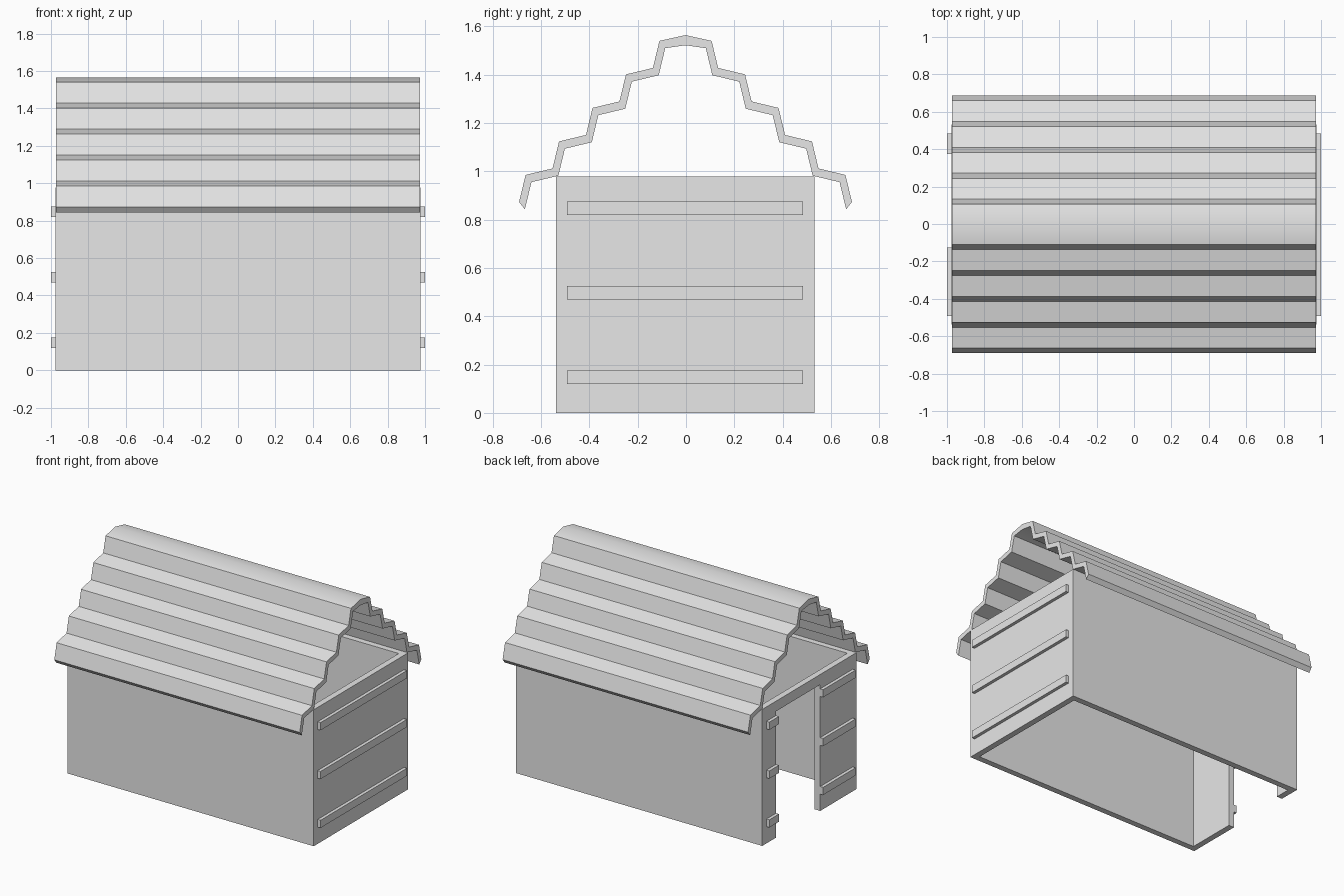
import bpy
import bmesh
import math
from mathutils import Vector

cube = bpy.data.objects.get("Cube")
if cube:
    bpy.data.objects.remove(cube, do_unlink=True)

# One plain grey for the whole shed
grey = bpy.data.materials.new("plain_grey")
grey.use_nodes = True
grey.diffuse_color = (0.8, 0.8, 0.8, 1)
grey.node_tree.nodes["Principled BSDF"].inputs["Base Color"].default_value = (0.8, 0.8, 0.8, 1)


def extrude(name, points, offset):
    """Sweep a closed 3D outline along an offset into a solid."""
    bm = bmesh.new()
    face = bm.faces.new([bm.verts.new(p) for p in points])
    swept = bmesh.ops.extrude_face_region(bm, geom=[face], use_keep_orig=True)
    moved = [g for g in swept["geom"] if isinstance(g, bmesh.types.BMVert)]
    bmesh.ops.translate(bm, verts=moved, vec=Vector(offset))
    bmesh.ops.recalc_face_normals(bm, faces=bm.faces)
    mesh = bpy.data.meshes.new(name)
    bm.to_mesh(mesh)
    bm.free()
    mesh.materials.append(grey)
    obj = bpy.data.objects.new(name, mesh)
    bpy.context.collection.objects.link(obj)
    return obj


def box(name, x0, x1, y0, y1, z0, z1):
    return extrude(name, [(x0, y0, z0), (x1, y0, z0), (x1, y1, z0), (x0, y1, z0)],
                   (0, 0, z1 - z0))


# Main sizes
X, Y0, Y1, TOP, T = 0.977, -0.538, 0.532, 0.978, 0.044
DOOR0, DOOR1, DOOR_TOP = -0.125, 0.375, 0.905

# Walls: one open-topped shell with a doorway gap in the right end
plan = [(-X, DOOR0), (-X, Y0), (X, Y0), (X, Y1), (-X, Y1), (-X, DOOR1),
        (T - X, DOOR1), (T - X, Y1 - T), (X - T, Y1 - T),
        (X - T, Y0 + T), (T - X, Y0 + T), (T - X, DOOR0)]
extrude("walls", [(x, y, 0) for x, y in plan], (0, 0, TOP))
box("door_header", -X, T - X, DOOR0, DOOR1, DOOR_TOP, TOP)

# Horizontal battens on both ends, interrupted by the doorway
B0, B1 = -0.493, 0.484
for i, z in enumerate((0.12, 0.47, 0.82), 1):
    box(f"left_batten_{i}", X, 1.0, B0, B1, z, z + 0.055)
    box(f"right_batten_front_{i}", -1.0, -X, B0, DOOR0, z, z + 0.055)
    box(f"right_batten_back_{i}", -1.0, -X, DOOR1, B1, z, z + 0.055)

# Corrugated roof: stepped half profile, mirrored over the ridge
half = []
for i in range(5):
    y, z = 0.108 + 0.1385 * i, 1.54 - 0.1387 * i
    half += [(y, z), (y + 0.027, z - 0.112)]
outer = [(-y, z) for y, z in reversed(half)] + [(0, 1.564)] + half
inner = [(y - math.copysign(0.024, y) if y else 0, z - (0.03 if y else 0.042))
         for y, z in outer]
section = outer + inner[::-1]
roof = extrude("roof", [(-0.973, y - 0.002, z) for y, z in section], (1.946, 0, 0))

# Soft ridge, crisp corrugations
bpy.ops.object.select_all(action='DESELECT')
roof.select_set(True)
bpy.context.view_layer.objects.active = roof
bpy.ops.object.shade_smooth_by_angle(angle=math.radians(30))
